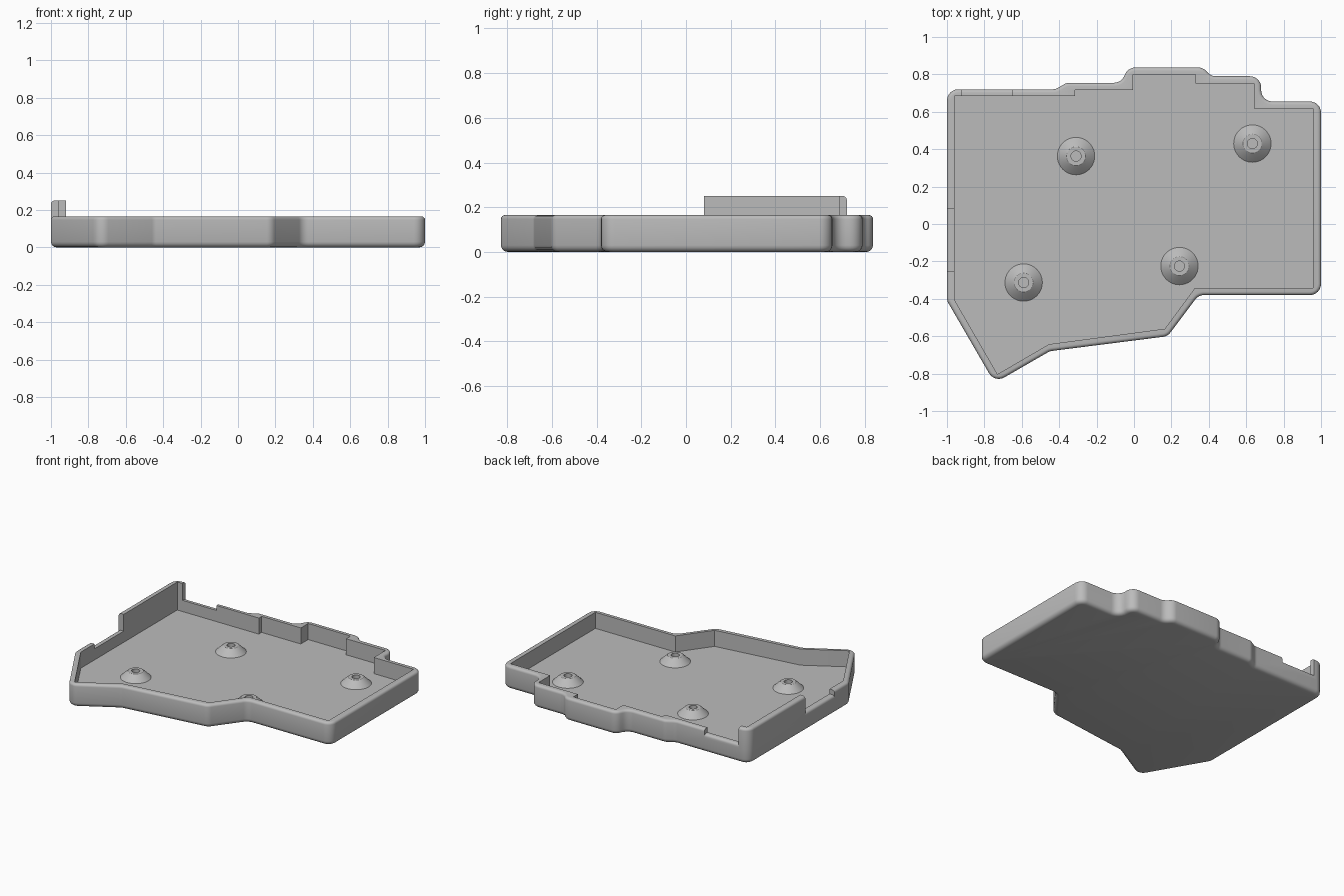
import bpy, bmesh, math
from mathutils import Vector

cube = bpy.data.objects.get("Cube")
if cube:
    bpy.data.objects.remove(cube, do_unlink=True)

grey = bpy.data.materials.new("light_grey")
grey.use_nodes = True
grey.diffuse_color = (0.5, 0.5, 0.5, 1)
grey.node_tree.nodes["Principled BSDF"].inputs["Base Color"].default_value = (0.5, 0.5, 0.5, 1)

FLOOR, LOW, RIM, TALL = 0.05, 0.13, 0.165, 0.25
SEAT = 0.1   # height where the separate wall sections meet the tray

# Outer and inner plan outlines, counter-clockwise
OUTER = [(-1, .72), (-1, -.41), (-.745, -.85), (-.45, -.68), (.18, -.6), (.345, -.38),
         (1, -.38), (1, .655), (.68, .655), (.68, .79), (.41, .79), (.37, .837),
         (-.03, .837), (-.07, .755), (-.36, .755), (-.42, .72)]
INNER = [(-.96, .685), (-.96, -.405), (-.73, -.803), (-.455, -.643), (.165, -.56),
         (.325, -.343), (.957, -.343), (.957, .617), (.642, .617), (.642, .75),
         (.33, .75), (.33, .8), (-.005, .8), (-.005, .717), (-.315, .717), (-.315, .685)]


def rounded(points, radius, steps=6):
    """Replace every corner of an outline by a tangent arc."""
    out = []
    for i, p in enumerate(points):
        p = Vector(p)
        a = (Vector(points[i - 1]) - p).normalized()
        b = (Vector(points[(i + 1) % len(points)]) - p).normalized()
        half = a.angle(b) / 2
        centre = p + (a + b).normalized() * radius / math.sin(half)
        start = p + a * radius / math.tan(half) - centre
        turn = math.pi - 2 * half
        if a.x * b.y - a.y * b.x > 0:
            turn = -turn
        for k in range(steps + 1):
            t = turn * k / steps
            c, s = math.cos(t), math.sin(t)
            out.append(centre + Vector((start.x * c - start.y * s, start.x * s + start.y * c)))
    return out


def finish(bm, name):
    bmesh.ops.recalc_face_normals(bm, faces=bm.faces)
    mesh = bpy.data.meshes.new(name)
    bm.to_mesh(mesh)
    bm.free()
    mesh.materials.append(grey)
    obj = bpy.data.objects.new(name, mesh)
    bpy.context.collection.objects.link(obj)
    return obj


def prism(name, outline, z0, z1, bottom=0, top=0):
    """Extrude an outline and round its bottom and top rims."""
    bm = bmesh.new()
    face = bm.faces.new([bm.verts.new((p[0], p[1], z0)) for p in outline])
    new = bmesh.ops.extrude_face_region(bm, geom=[face])["geom"]
    bmesh.ops.translate(bm, vec=(0, 0, z1 - z0),
                        verts=[v for v in new if isinstance(v, bmesh.types.BMVert)])
    for z, size in ((z0, bottom), (z1, top)):
        if size:
            rim = [e for e in bm.edges if all(abs(v.co.z - z) < 1e-5 for v in e.verts)]
            bmesh.ops.bevel(bm, geom=rim, offset=size, segments=4, profile=0.5,
                            affect='EDGES', clamp_overlap=False)
    return finish(bm, name)


def block(x0, x1, y0, y1, z0, z1):
    return prism("cutter", [(x0, y0), (x1, y0), (x1, y1), (x0, y1)], z0, z1)


def boolean(obj, cutter, operation):
    mod = obj.modifiers.new("cut", 'BOOLEAN')
    mod.object, mod.operation, mod.solver = cutter, operation, 'EXACT'
    bpy.context.view_layer.objects.active = obj
    bpy.ops.object.modifier_apply(modifier=mod.name)
    bpy.data.objects.remove(cutter, do_unlink=True)


def smooth(obj):
    bpy.ops.object.select_all(action='DESELECT')
    obj.select_set(True)
    bpy.context.view_layer.objects.active = obj
    bpy.ops.object.shade_smooth_by_angle(angle=math.radians(30))


def shell(name, height):
    """Hollow open tray of a given wall height."""
    obj = prism(name, rounded(OUTER, 0.06), 0, height, bottom=0.03, top=0.018)
    boolean(obj, prism("cutter", INNER, FLOOR, 1), 'DIFFERENCE')
    return obj


# Main tray, with its back left wall cut down to take the other sections
tray = shell("tray", RIM)
boolean(tray, block(-1.1, -.65, -.25, 1, SEAT, 1), 'DIFFERENCE')
smooth(tray)

# Low openings and the tall corner guard
sections = [("side_opening_sill", LOW, (-1.1, -.9, -.25, .08)),
            ("back_opening_sill", LOW, (-.92, -.65, .6, 1)),
            ("tall_corner_guard", TALL, (-1.1, -.92, .08, 1))]
for name, height, region in sections:
    wall = shell(name, height)
    boolean(wall, block(*region, SEAT, 1), 'INTERSECT')
    smooth(wall)

# Conical screw standoffs, turned from a profile
PROFILE = [(.1, FLOOR - .005), (.1, FLOOR), (.056, .092), (.05, .096),
           (.027, .096), (.027, .056), (0, .056)]
for i, (x, y) in enumerate([(-.31, .363), (.633, .43), (-.59, -.313), (.243, -.225)]):
    bm = bmesh.new()
    verts = [bm.verts.new((r, 0, z)) for r, z in PROFILE]
    edges = [bm.edges.new(pair) for pair in zip(verts, verts[1:])]
    bmesh.ops.spin(bm, geom=verts + edges, cent=(0, 0, 0), axis=(0, 0, 1),
                   angle=math.tau, steps=40)
    bmesh.ops.remove_doubles(bm, verts=bm.verts, dist=1e-4)
    # Close the underside so the normals are consistent
    bmesh.ops.holes_fill(bm, edges=[e for e in bm.edges if e.is_boundary])
    standoff = finish(bm, f"standoff_{i + 1}")
    standoff.location = (x, y, 0)
    smooth(standoff)
